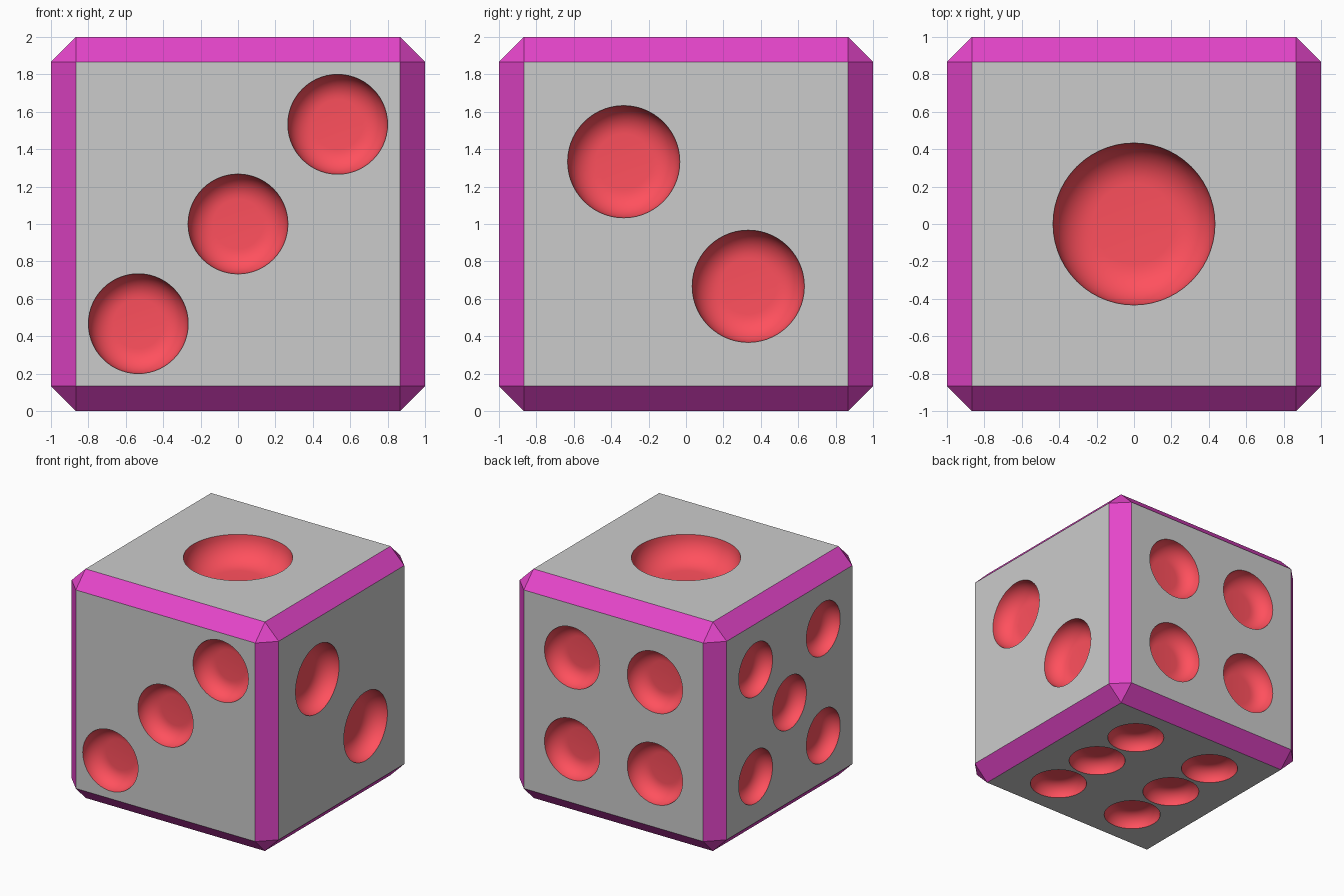
import bpy, bmesh
from math import sin, cos, pi
from mathutils import Vector

if "Cube" in bpy.data.objects:
    bpy.data.objects.remove(bpy.data.objects["Cube"])

CHAMFER = 2 / 15
SEGMENTS = 56
CENTRE = Vector((0, 0, 1))


def material(name, rgb):
    m = bpy.data.materials.new(name)
    m.diffuse_color = (*rgb, 1)
    m.use_nodes = True
    m.node_tree.nodes["Principled BSDF"].inputs["Base Color"].default_value = m.diffuse_color
    return m


MATS = [material("grey", (0.8, 0.8, 0.8)),
        material("magenta", (0.78, 0.06, 0.59)),
        material("red", (1.0, 0.08, 0.11))]


def make_object(name, bm):
    me = bpy.data.meshes.new(name)
    bm.to_mesh(me)
    bm.free()
    for m in MATS:
        me.materials.append(m)
    ob = bpy.data.objects.new(name, me)
    bpy.context.collection.objects.link(ob)
    return ob


# Cube body with coloured chamfers
bm = bmesh.new()
bmesh.ops.create_cube(bm, size=2)
bmesh.ops.bevel(bm, geom=bm.edges[:], offset=CHAMFER, offset_type='OFFSET',
                segments=1, affect='EDGES', profile=0.5)
bm.normal_update()
for f in bm.faces:
    f.material_index = 0 if max(abs(c) for c in f.normal) > 0.99 else 1
bmesh.ops.translate(bm, verts=bm.verts[:], vec=CENTRE)
body = make_object("dice_body", bm)


# Round dish with a flat floor and a rounded wall, facing along normal
def add_dish(bm, position, normal, r):
    h = r / 2
    steps = 9
    profile = [(r, 0.05)]
    profile += [(h + h * cos(a), -h * sin(a))
                for a in (pi / 2 * i / steps for i in range(steps + 1))]
    turn = Vector(normal).to_track_quat('Z', 'Y')
    rings = []
    for rad, z in profile:
        ring = []
        for i in range(SEGMENTS):
            t = 2 * pi * i / SEGMENTS
            p = turn @ Vector((rad * cos(t), rad * sin(t), z))
            ring.append(bm.verts.new(p + position + CENTRE))
        rings.append(ring)
    for a, b in zip(rings, rings[1:]):
        for i in range(SEGMENTS):
            j = (i + 1) % SEGMENTS
            bm.faces.new((a[j], a[i], b[i], b[j]))
    bm.faces.new(rings[0])
    bm.faces.new(rings[-1][::-1])


# Dish layout: face normal, radius, centres on that face (remaining two axes)
S = (-1, 1)
LAYOUT = [
    ((0, 0, 1), 0.433, [(0, 0)]),
    ((1, 0, 0), 0.30, [(-0.333, 0.333), (0.333, -0.333)]),
    ((0, -1, 0), 0.267, [(k * 0.533, k * 0.533) for k in (-1, 0, 1)]),
    ((0, 1, 0), 0.267, [(a * 0.4, b * 0.4) for a in S for b in S]),
    ((-1, 0, 0), 0.233, [(0, 0)] + [(a * 0.467, b * 0.467) for a in S for b in S]),
    ((0, 0, -1), 0.233, [(a * 0.4, b * 0.5) for a in S for b in (-1, 0, 1)]),
]
bm = bmesh.new()
for normal, r, spots in LAYOUT:
    for u, v in spots:
        rest = iter((u, v))
        add_dish(bm, Vector([c if c else next(rest) for c in normal]), normal, r)
bmesh.ops.recalc_face_normals(bm, faces=bm.faces[:])
for f in bm.faces:
    f.material_index = 2
cutter = make_object("dish_cutter", bm)
cutter.hide_render = True

# Carve the dishes
mod = body.modifiers.new("dishes", 'BOOLEAN')
mod.operation = 'DIFFERENCE'
mod.solver = 'EXACT'
mod.object = cutter
bpy.ops.object.select_all(action='DESELECT')
body.select_set(True)
bpy.context.view_layer.objects.active = body
bpy.ops.object.modifier_apply(modifier=mod.name)
bpy.data.objects.remove(cutter)
bpy.ops.object.shade_smooth_by_angle(angle=pi / 6)
